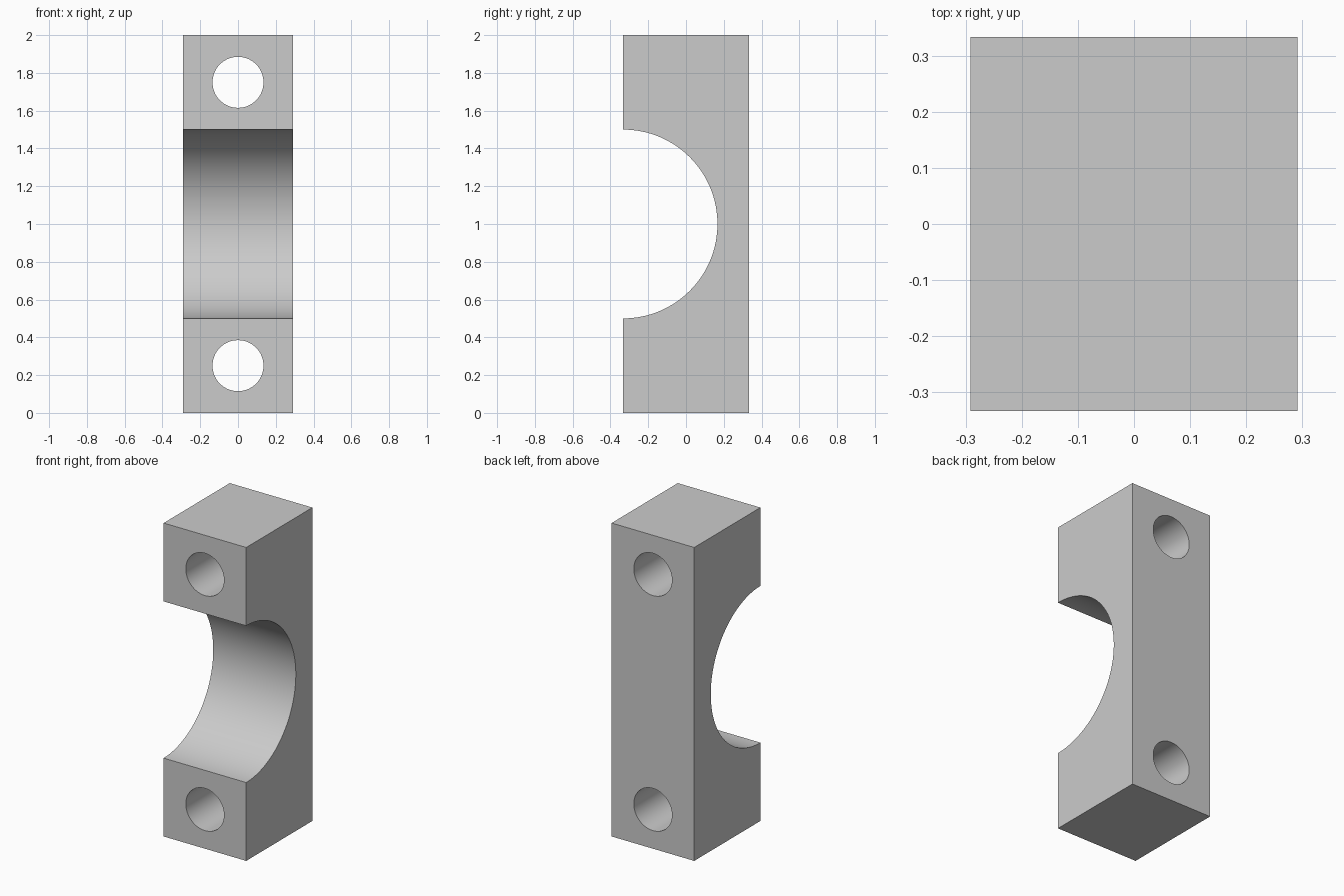
import bpy
import math

default = bpy.data.objects.get("Cube")
if default:
    bpy.data.objects.remove(default, do_unlink=True)

WIDTH, DEPTH, HEIGHT = 0.583, 0.667, 2.0
SADDLE_RADIUS = 0.5
BOLT_RADIUS = 0.135
BOLT_OFFSET = 0.75      # bolt hole distance from mid-height

grey = bpy.data.materials.new("plain grey")
grey.use_nodes = True
colour = (0.6, 0.6, 0.6, 1)
grey.diffuse_color = colour
grey.node_tree.nodes["Principled BSDF"].inputs["Base Color"].default_value = colour


def cut_cylinder(target, name, radius, length, location, rotation, sides):
    """Subtract a cylinder from the target, then discard the cutter."""
    bpy.ops.mesh.primitive_cylinder_add(vertices=sides, radius=radius, depth=length,
                                        location=location, rotation=rotation)
    cutter = bpy.context.object
    cutter.name = name
    cutter.hide_render = True
    cutter.data.materials.append(grey)
    mod = target.modifiers.new(name, "BOOLEAN")
    mod.operation = "DIFFERENCE"
    mod.solver = "EXACT"
    mod.object = cutter
    bpy.ops.object.select_all(action="DESELECT")
    target.select_set(True)
    bpy.context.view_layer.objects.active = target
    bpy.ops.object.modifier_apply(modifier=mod.name)
    bpy.data.objects.remove(cutter, do_unlink=True)


# Solid block
bpy.ops.mesh.primitive_cube_add(size=1, location=(0, 0, HEIGHT / 2))
block = bpy.context.object
block.name = "clamp_half"
block.scale = (WIDTH, DEPTH, HEIGHT)
bpy.ops.object.transform_apply(location=True, rotation=False, scale=True)
block.data.materials.append(grey)

# Half-round saddle across the front
cut_cylinder(block, "saddle_cutter", SADDLE_RADIUS, WIDTH * 2,
             (0, -DEPTH / 2, HEIGHT / 2), (0, math.pi / 2, 0), 128)

# Bolt holes running front to back
for side in (-1, 1):
    cut_cylinder(block, "bolt_hole_cutter", BOLT_RADIUS, DEPTH * 2,
                 (0, 0, HEIGHT / 2 + side * BOLT_OFFSET), (math.pi / 2, 0, 0), 64)

# Smooth bores, crisp outer edges
bpy.ops.object.shade_smooth_by_angle(angle=math.radians(30))
